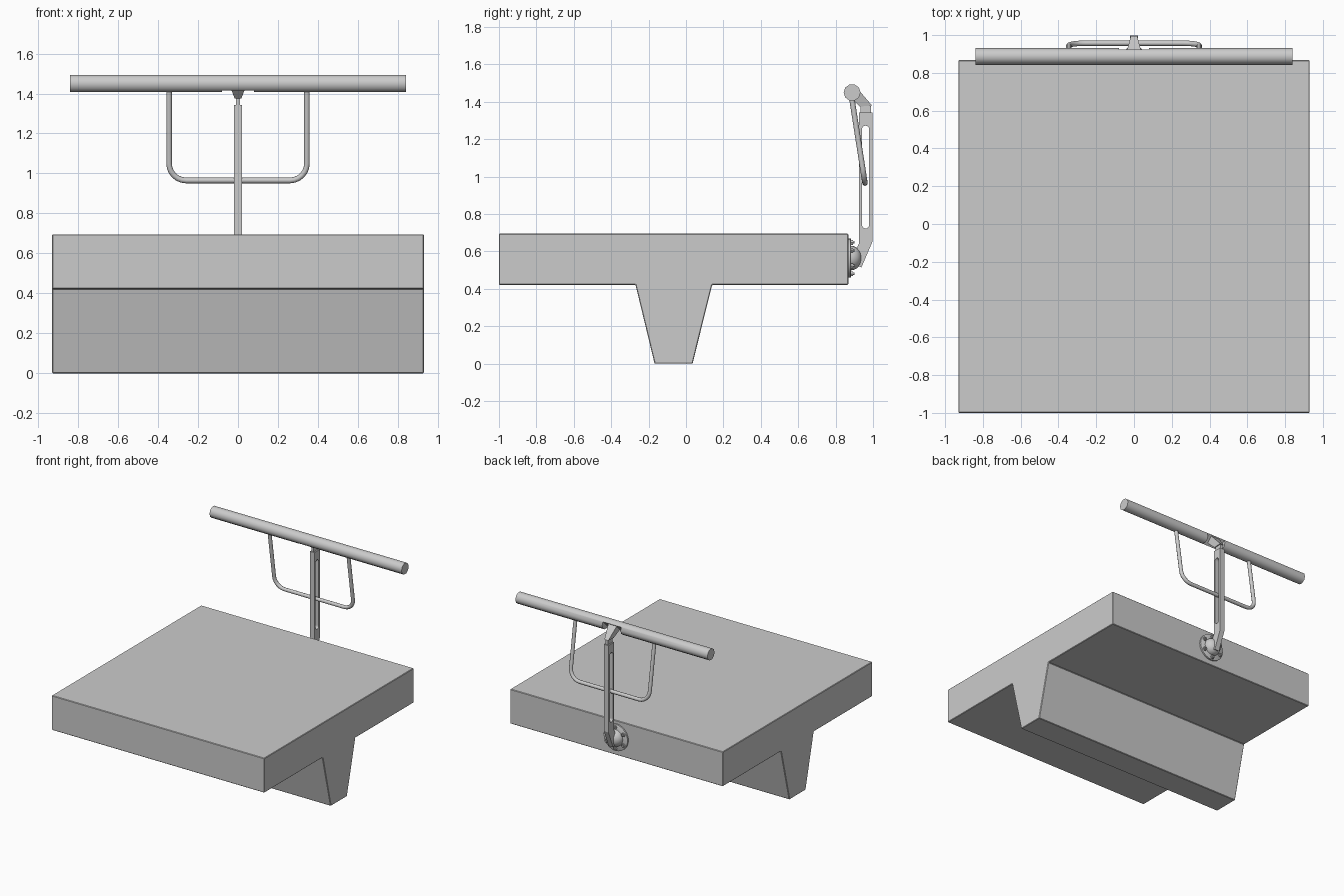
import bpy, bmesh, math
from mathutils import Vector, Matrix

if "Cube" in bpy.data.objects:
    bpy.data.objects.remove(bpy.data.objects["Cube"])

SMOOTH = math.radians(40)


def finish(bm, name, smooth=False):
    bmesh.ops.recalc_face_normals(bm, faces=bm.faces)
    me = bpy.data.meshes.new(name)
    bm.to_mesh(me)
    bm.free()
    ob = bpy.data.objects.new(name, me)
    bpy.context.collection.objects.link(ob)
    if smooth:
        select(ob)
        bpy.ops.object.shade_smooth_by_angle(angle=SMOOTH)
    return ob


def select(ob):
    bpy.ops.object.select_all(action='DESELECT')
    ob.select_set(True)
    bpy.context.view_layer.objects.active = ob


def loft(name, rings, smooth=False):
    """Skin a list of equal-length rings and cap both ends."""
    bm = bmesh.new()
    vs = [[bm.verts.new(p) for p in r] for r in rings]
    n = len(vs[0])
    for a, b in zip(vs, vs[1:]):
        for i in range(n):
            j = (i + 1) % n
            bm.faces.new((a[i], a[j], b[j], b[i]))
    bm.faces.new(vs[0])
    bm.faces.new(vs[-1])
    return finish(bm, name, smooth)


def extrude_yz(name, pts, half):
    return loft(name, [[(x, y, z) for y, z in pts] for x in (-half, half)])


def turned_y(name, profile, cx, cz, n=24):
    """Lathe of (y, radius) pairs about a line along y."""
    rings = [[(cx + r * math.cos(2 * math.pi * i / n), y,
               cz + r * math.sin(2 * math.pi * i / n)) for i in range(n)]
             for y, r in profile]
    return loft(name, rings, True)


def cut(ob, cutter):
    mod = ob.modifiers.new("cut", 'BOOLEAN')
    mod.object = cutter
    mod.operation = 'DIFFERENCE'
    mod.solver = 'EXACT'
    select(ob)
    bpy.ops.object.modifier_apply(modifier=mod.name)
    bpy.data.objects.remove(cutter)


# T-shaped beam with slightly eased edges
beam = extrude_yz("beam", [(-1, .695), (-1, .422), (-.27, .422), (-.168, 0),
                           (.035, 0), (.14, .422), (.868, .422), (.868, .695)], .93)
bev = beam.modifiers.new("eased_edges", 'BEVEL')
bev.width = .004
bev.segments = 1

# Top rail with a flat seat cut for the bracket
RY, RZ, RR = .888, 1.45, .045
rail = loft("top_rail", [[(x, RY + RR * math.cos(math.pi * i / 5),
                           RZ + RR * math.sin(math.pi * i / 5)) for i in range(10)]
                         for x in (-.84, .84)])
bm = bmesh.new()
d = .008 + .1
bmesh.ops.create_cube(bm, size=1, matrix=Matrix.Translation(
    (0, RY + d * .7071, RZ - d * .7071)) @ Matrix.Rotation(math.radians(-45), 4, 'X')
    @ Matrix.Diagonal((.16, .2, .2, 1)))
cut(rail, finish(bm, "rail_cutter"))
select(rail)
bpy.ops.object.shade_smooth_by_angle(angle=SMOOTH)

# Tapered bracket between rail and post
loft("rail_bracket", [
    [(-.038, .872, 1.432), (.038, .872, 1.432), (.038, .915, 1.473), (-.038, .915, 1.473)],
    [(-.017, .93, 1.375), (.017, .93, 1.375), (.017, .995, 1.38), (-.017, .995, 1.38)]])
extrude_yz("bracket_neck", [(.932, 1.33), (.99, 1.33), (.99, 1.378), (.932, 1.378)], .01)

# Post with angled foot and a long rounded slot
post = extrude_yz("post", [(.926, 1.342), (.926, .645), (.905, .605), (.905, .53),
                           (.938, .515), (.998, .655), (.998, 1.342)], .02)
SY, SR = .96, .019
slot = [(SY + SR * math.cos(math.pi * i / 8), 1.254 + SR * math.sin(math.pi * i / 8))
        for i in range(9)]
slot += [(SY - SR * math.cos(math.pi * i / 8), .742 - SR * math.sin(math.pi * i / 8))
         for i in range(9)]
cut(post, extrude_yz("slot_cutter", slot, .1))

# Wall flange, hub and bolts
FZ = .565
turned_y("flange", [(.862, .105), (.88, .105), (.883, .1)], 0, FZ)
turned_y("hub", [(.88, .066), (.895, .064), (.915, .055), (.93, .038), (.938, .015)], 0, FZ)
for k in range(6):
    a = math.pi * (k + .5) / 3
    turned_y(f"bolt_{k + 1}", [(.88, .015), (.894, .015), (.894, .008), (.902, .008)],
             .084 * math.cos(a), FZ + .084 * math.sin(a), 6)

# U-shaped handle: tube swept round a tilted path through the slot
X, C, TOP, BOT = .345, .085, 1.43, .965
half = [(X, TOP)] + [(X - C + C * math.cos(t), BOT + C - C * math.sin(t))
                     for t in [math.pi / 2 * i / 6 for i in range(7)]]
flat = half + [(-x, z) for x, z in reversed(half)]
path = [Vector((x, .957 - (z - BOT) * .155, z)) for x, z in flat]
normal = Vector((0, 1, .155)).normalized()
rings = []
for i, p in enumerate(path):
    t = (path[min(i + 1, len(path) - 1)] - path[max(i - 1, 0)]).normalized()
    if i == 0 or i == 1:
        t = (path[1] - path[0]).normalized()
    if i >= len(path) - 2:
        t = (path[-1] - path[-2]).normalized()
    side = t.cross(normal).normalized()
    rings.append([p + .0145 * (math.cos(math.pi * k / 5) * normal
                               + math.sin(math.pi * k / 5) * side) for k in range(10)])
loft("u_handle", rings, True)
